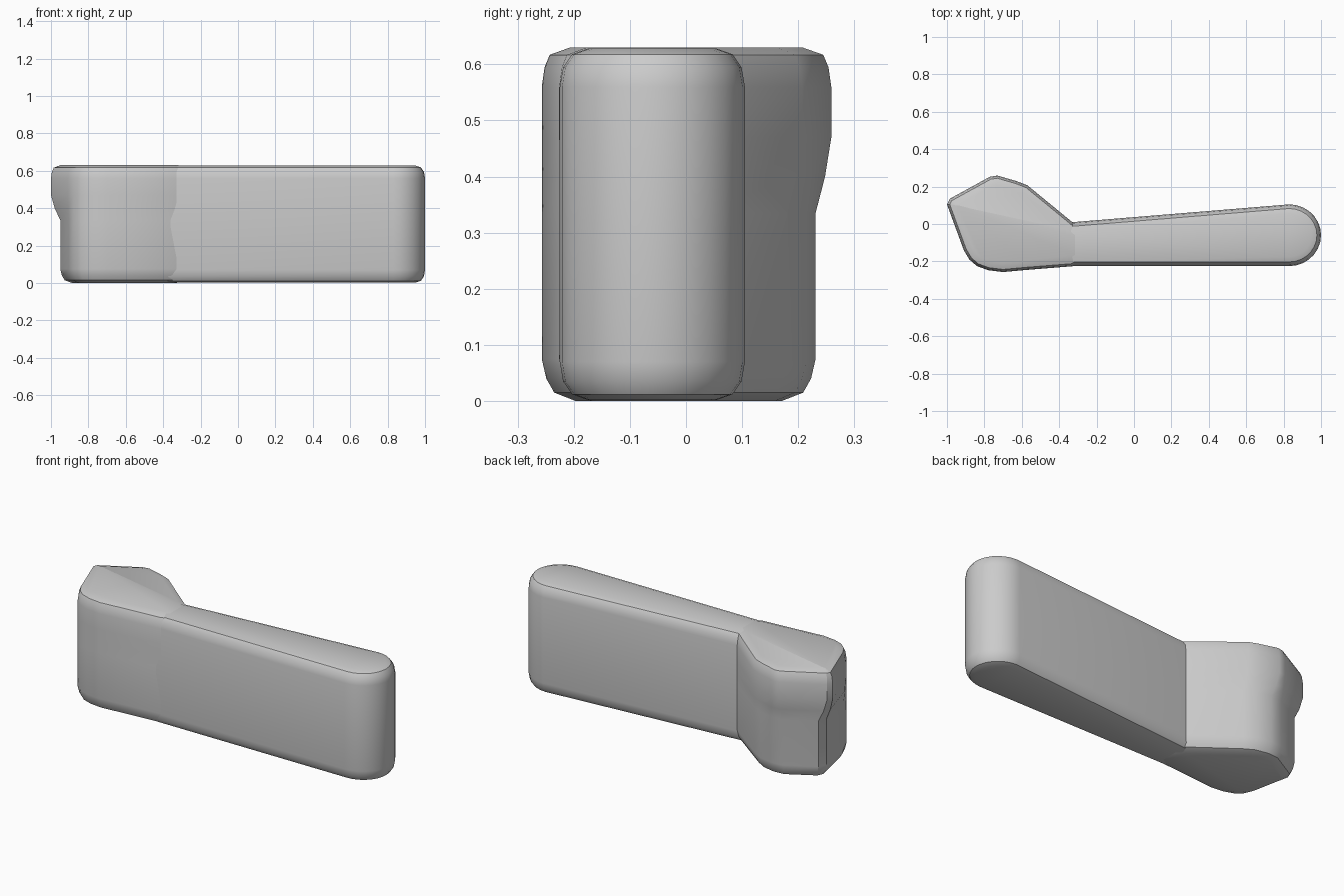
import bpy
import bmesh
from math import sin, cos, pi, radians
from mathutils import Vector

if "Cube" in bpy.data.objects:
    bpy.data.objects.remove(bpy.data.objects["Cube"], do_unlink=True)

grey = bpy.data.materials.new("plain_grey")
grey.use_nodes = True
colour = (0.6, 0.6, 0.6, 1)
grey.diffuse_color = colour
grey.node_tree.nodes["Principled BSDF"].inputs["Base Color"].default_value = colour


def inset(points, d):
    """Move each edge of a counter-clockwise outline inwards by d."""
    result = []
    for i, p in enumerate(points):
        a = (p - points[i - 1]).normalized()
        b = (points[(i + 1) % len(points)] - p).normalized()
        na, nb = Vector((-a.y, a.x)), Vector((-b.y, b.x))
        result.append(p + (na + nb) * d / (1 + na.dot(nb)))
    return result


def loft(name, rings):
    """Skin a stack of (outline, height) rings and close both ends."""
    bm = bmesh.new()
    loops = [[bm.verts.new((p.x, p.y, z)) for p in pts] for pts, z in rings]
    n = len(loops[0])
    for low, high in zip(loops, loops[1:]):
        for i in range(n):
            j = (i + 1) % n
            bm.faces.new((low[i], low[j], high[j], high[i]))
    bm.faces.new(list(reversed(loops[0])))
    bm.faces.new(loops[-1])
    bmesh.ops.recalc_face_normals(bm, faces=bm.faces[:])
    mesh = bpy.data.meshes.new(name)
    bm.to_mesh(mesh)
    bm.free()
    mesh.materials.append(grey)
    obj = bpy.data.objects.new(name, mesh)
    bpy.context.collection.objects.link(obj)
    bpy.ops.object.select_all(action='DESELECT')
    obj.select_set(True)
    bpy.context.view_layer.objects.active = obj
    bpy.ops.object.shade_smooth_by_angle(angle=radians(32))
    return obj


# Tapered arm with a round tip and softened top and bottom edges
steps = 14
arm = [Vector((-0.4, -0.225))]
for k in range(steps + 1):
    t = -pi / 2 + pi * k / steps
    arm.append(Vector((0.83 + 0.17 * cos(t), -0.06 + 0.165 * sin(t))))
arm.append(Vector((-0.4, 0.004)))
loft("arm", [(inset(arm, d), z) for d, z in (
    (0.05, 0.002), (0.022, 0.012), (0.006, 0.035), (0, 0.07),
    (0, 0.56), (0.006, 0.595), (0.022, 0.618), (0.05, 0.628))])

# Faceted head: shared front and neck, with a wider back on the upper half
front = [(-0.88, -0.19), (-0.84, -0.225), (-0.78, -0.247), (-0.7, -0.257),
         (-0.58, -0.246), (-0.33, -0.226)]
neck = [(-0.27, -0.19), (-0.27, -0.04), (-0.33, 0.01)]
upper_back = [(-0.57, 0.207), (-0.63, 0.23), (-0.73, 0.259), (-0.77, 0.253),
              (-0.985, 0.135), (-1.0, 0.105), (-0.91, -0.14)]
lower_back = [(-0.56, 0.18), (-0.62, 0.215), (-0.7, 0.231), (-0.77, 0.225),
              (-0.93, 0.135), (-0.95, 0.09), (-0.905, -0.13)]
upper = [Vector(p) for p in front + neck + upper_back]
lower = [Vector(p) for p in front + neck + lower_back]
middle = [p.copy() for p in lower]
middle[len(front) - 1].y += 0.004
blend = [a.lerp(b, 0.6) for a, b in zip(middle, upper)]

rings = [(inset(lower, d), z) for d, z in (
    (0.06, 0), (0.022, 0.015), (0.008, 0.04), (0, 0.075))]
rings += [(middle, 0.335), (blend, 0.4), (upper, 0.47)]
rings += [(inset(upper, d), z) for d, z in (
    (0, 0.56), (0.005, 0.595), (0.014, 0.617), (0.05, 0.63))]
loft("head", rings)
